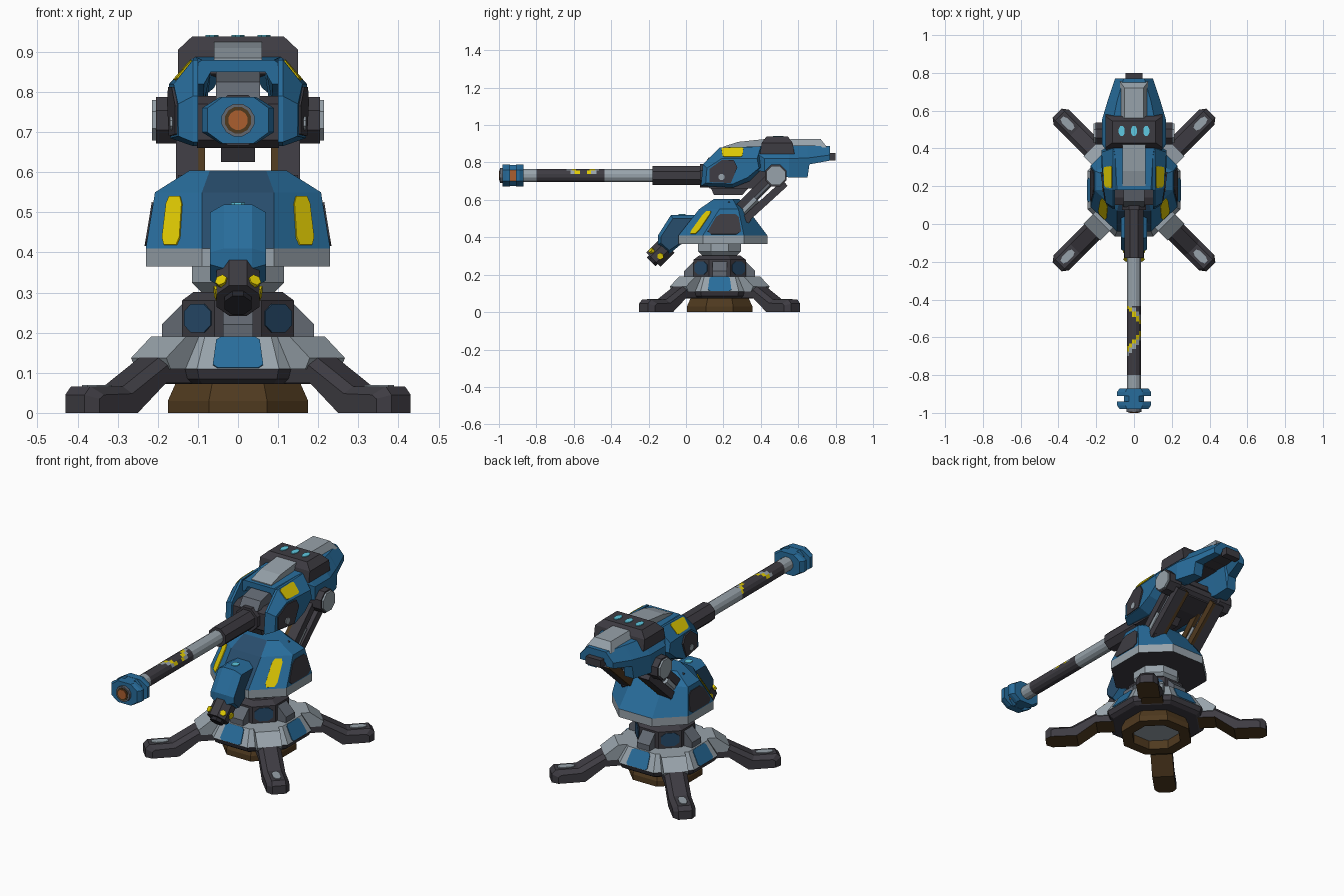
import bpy, bmesh, math
from mathutils import Vector as V, Matrix as M

if "Cube" in bpy.data.objects:
    bpy.data.objects.remove(bpy.data.objects["Cube"])

RGB = {"blue": (44, 108, 154), "navy": (44, 78, 108), "dark grey": (64, 62, 68), "light grey": (150, 161, 169),
       "mid grey": (98, 104, 113), "yellow": (222, 200, 10), "brown": (80, 60, 36), "cyan": (95, 200, 225),
       "orange": (170, 95, 50), "black": (42, 42, 47)}
NAMES = list(RGB)
MATS = []
for k, c in RGB.items():
    m = bpy.data.materials.new(k)
    m.diffuse_color = [(v / 255) ** 2.2 for v in c] + [1]
    m.use_nodes = True
    m.node_tree.nodes["Principled BSDF"].inputs["Base Color"].default_value = m.diffuse_color
    MATS.append(m)

ID = [M.Identity(4)]
MIR = ID + [M.Scale(-1, 4, (1, 0, 0))]
CY, GZ = 0.18, 0.73          # pedestal centre y, gun axis height


def turns(start):
    t = M.Translation((0, CY, 0))
    return [t @ M.Rotation(math.radians(start + 90 * i), 4, 'Z') for i in range(4)]


def loft(name, rings, mat, copies=ID, rule=None):
    """Skin matching rings, cap both ends, repeat by matrices, colour faces by rule."""
    bm = bmesh.new()
    for c in copies:
        vs = [[bm.verts.new(c @ V(p)) for p in r] for r in rings]
        n = len(vs[0])
        for a, b in zip(vs, vs[1:]):
            for i in range(n):
                bm.faces.new((a[i], a[(i + 1) % n], b[(i + 1) % n], b[i]))
        bm.faces.new(vs[0][::-1])
        bm.faces.new(vs[-1])
    bmesh.ops.recalc_face_normals(bm, faces=bm.faces)
    for f in bm.faces:
        f.normal_update()
        k = rule(f.calc_center_median(), f.normal) if rule else None
        f.material_index = NAMES.index(k or mat)
    me = bpy.data.meshes.new(name)
    bm.to_mesh(me)
    bm.free()
    for m in MATS:
        me.materials.append(m)
    bpy.context.collection.objects.link(bpy.data.objects.new(name, me))


def prism(name, yz, x0, x1, mat, copies=ID, rule=None):
    loft(name, [[(x, y, z) for y, z in yz] for x in (x0, x1)], mat, copies, rule)


def octo(name, steps, mat, rule=None, cy=CY):
    """Vertical octagon stack from (apothem, z) steps."""
    def ring(a, z):
        r = a / math.cos(math.pi / 8)
        return [(r * math.cos(math.pi * (i + .5) / 4), cy + r * math.sin(math.pi * (i + .5) / 4), z) for i in range(8)]
    loft(name, [ring(a, z) for a, z in steps], mat, ID, rule)


def tube(name, p, q, r, n, mat, copies=ID, cuts=1, rule=None):
    p, q = V(p), V(q)
    rot = (q - p).to_track_quat('Z', 'Y')
    loft(name, [[p.lerp(q, j / cuts) + rot @ V((r * math.cos(2 * math.pi * (i + .5) / n),
         r * math.sin(2 * math.pi * (i + .5) / n), 0)) for i in range(n)] for j in range(cuts + 1)], mat, copies, rule)


def decal(name, quad, u, v, mat, copies=MIR, out=(0, 0, 0), ch=.25):
    """Thin chamfered plate on part of a quad a, b, c, d."""
    a, b, c, d = map(V, quad)
    n = (b - a).cross(d - a).normalized()
    if n.dot(V(out)) < 0:
        n = -n
    uv = [(ch, 0), (1 - ch, 0), (1, ch), (1, 1 - ch), (1 - ch, 1), (ch, 1), (0, 1 - ch), (0, ch)]
    pts = []
    for s, t in uv:
        s, t = u[0] + s * (u[1] - u[0]), v[0] + t * (v[1] - v[0])
        pts.append(a.lerp(b, s).lerp(d.lerp(c, s), t))
    loft(name, [[p + n * h for p in pts] for h in (-.003, .004)], mat, copies)


under = lambda c, n: "brown" if n.z < -.4 else None

# pedestal, hollow underneath
octo("base_ring", [(.12, .05), (.12, 0), (.175, 0), (.175, .03), (.155, .075)], "brown",
     lambda c, n: "light grey" if n.z < -.9 and c.z > .04 else None)
octo("base_plinth", [(.215, .072), (.235, .085), (.245, .112)], "dark grey")
octo("base_skirt", [(.247, .11), (.2, .19)], "light grey")
decal("skirt_patch", [(-.1, -.247, .11), (.1, -.247, .11), (.083, -.2, .19), (-.083, -.2, .19)],
      (.18, .82), (.02, .98), "blue", turns(0), (0, -1, 0), .1)
octo("column", [(.14, .19), (.14, .28), (.11, .302)], "dark grey")
decal("column_patch", [(-.058, -.14, .19), (.058, -.14, .19), (.058, -.14, .28), (-.058, -.14, .28)],
      (.1, .9), (.12, .9), "navy", turns(45), (0, -1, 0))
octo("neck", [(.09, .3), (.115, .325), (.115, .37)], "light grey")
prism("column_fin", [(.1, .19), (.19, .19), (.19, .22), (.14, .27), (.1, .27)], -.038, .038, "mid grey", turns(0))

# legs
full = [(.18, .075), (.31, .075), (.41, 0), (.575, 0), (.575, .045), (.555, .066), (.44, .066), (.31, .14), (.18, .14)]
side = [(.18, .075), (.31, .075), (.41, 0), (.545, 0), (.545, .035), (.53, .045), (.43, .048), (.3, .122), (.18, .122)]
loft("leg", [[(x, y, z) for y, z in p] for x, p in ((-.057, side), (-.034, full), (.034, full), (.057, side))],
     "dark grey", turns(45), under)
prism("leg_collar", [(.12, .11), (.3, .11), (.315, .137), (.245, .19), (.12, .19)], -.062, .062, "light grey", turns(45))
decal("foot_pad", [(-.02, .455, .066), (.02, .455, .066), (.02, .54, .066), (-.02, .54, .066)],
      (0, 1), (0, 1), "light grey", turns(45), (0, 0, 1))


# turning body
def body(z, wf, yf, ws, yfs, yrs, wr, yr):
    h = [(wf, yf, z), (ws, yfs, z), (ws, yrs, z), (wr, yr, z)]
    return h + [(-x, y, w) for x, y, w in h[::-1]]


B = [body(.365, .09, -.04, .23, .09, .31, .1, .435), body(.41, .09, -.04, .23, .09, .31, .1, .435),
     body(.55, .09, .07, .207, .1786, .28, .09, .33), body(.605, .07, .15, .12, .18, .25, .06, .285)]


def body_rule(c, n):
    if n.z < -.5:
        return "dark grey"
    if c.z < .41:
        return "light grey"
    if abs(c.x) < .01 and n.y < -.3:
        return "navy"


loft("turning_body", B, "blue", ID, body_rule)
decal("body_stripe", [B[1][0], B[1][1], B[2][1], B[2][0]], (.4, .72), (.06, .92), "yellow", MIR, (1, -1, 1), .15)
decal("body_side_panel", [B[1][1], B[1][2], B[2][2], B[2][1]], (.06, .95), (.04, .82), "dark grey", MIR, (1, 0, 0), .15)

# sensor snout
sn = [(.12, .56), (.05, .52), (-.08, .52), (-.15, .41), (-.15, .36), (-.09, .31), (-.03, .36), (.1, .41)]
si = [(.12, .53), (.05, .5), (-.07, .5), (-.135, .4), (-.135, .37), (-.09, .33), (-.03, .37), (.1, .42)]
loft("snout", [[(x, y, z) for y, z in p] for x, p in ((-.07, si), (-.035, sn), (.035, sn), (.07, si))], "blue",
     ID, lambda c, n: "navy" if abs(n.x) > .8 else None)
decal("snout_light", [(-.035, -.08, .52), (.035, -.08, .52), (.035, .05, .52), (-.035, .05, .52)],
      (.25, .75), (.3, .6), "cyan", ID, (0, 0, 1))
tube("sensor_head", (0, -.1, .355), (0, -.175, .28), .058, 8, "dark grey")
tube("sensor_lens", (0, -.17, .285), (0, -.187, .268), .036, 8, "black")
tube("sensor_mark", (.033, -.172, .318), (.043, -.19, .332), .016, 6, "yellow", MIR)
tube("sensor_side_mark", (.045, -.135, .30), (.058, -.137, .298), .018, 6, "yellow", MIR)


# lifting fork
def bar(name, p, q, w, x0, x1, mat):
    p, q = V(p), V(q)
    d = (q - p).normalized() * w
    o = V((-d.y, d.x))
    prism(name, [p + o, q + o, q - o, p - o], x0, x1, mat, MIR)


for part, x0, x1, mat in (("plate", .1, .155, "dark grey"), ("liner", .082, .1, "brown")):
    bar("fork_front_" + part, (.25, .53), (.45, .725), .02, x0, x1, mat)
    bar("fork_rear_" + part, (.31, .49), (.53, .69), .02, x0, x1, mat)
bar("fork_foot", (.21, .57), (.33, .47), .03, .08, .15, "dark grey")
tube("fork_piston", (.12, .26, .50), (.12, .37, .61), .034, 8, "light grey", MIR)
tube("fork_piston_rod", (.12, .36, .60), (.12, .48, .72), .018, 8, "mid grey", MIR)
tube("pivot", (.13, .48, GZ), (.205, .48, GZ), .063, 8, "dark grey", MIR)
tube("pivot_cap", (.2, .48, GZ), (.215, .48, GZ), .055, 8, "light grey", MIR)
tube("pivot_axle", (-.14, .48, GZ), (.14, .48, GZ), .04, 8, "dark grey")


# gun housing, an upside-down channel
def hull(y, xt, zt, xs, zs, zb, xi, zi):
    h = [(xt, y, zt), (xs, y, zs), (xs, y, zb), (xi, y, zb), (xi * .8, y, zi)]
    return h + [(-a, b, c) for a, b, c in h[::-1]]


loft("gun_housing", [hull(.18, .09, .88, .112, .865, .82, .085, .85), hull(.36, .1, .885, .12, .86, .76, .088, .85),
     hull(.42, .11, .888, .17, .82, .75, .09, .85), hull(.55, .11, .89, .17, .82, .72, .09, .85),
     hull(.65, .09, .89, .14, .825, .72, .085, .845), hull(.66, .087, .89, .137, .825, .79, .085, .842),
     hull(.77, .055, .888, .1, .84, .81, .06, .835)], "blue",
     ID, lambda c, n: "dark grey" if n.z < -.6 and abs(c.x) < .02 else None)
ci = [(.08, .675), (.09, .79), (.18, .88), (.4, .885), (.42, .78), (.34, .7), (.25, .665)]
co = [(.105, .69), (.112, .77), (.19, .82), (.38, .82), (.39, .77), (.33, .72), (.25, .685)]
cx = lambda y: min(.172, .148 + .14 * (y - .1))
C = [[(.1, y, z) for y, z in ci], [(.112, y, z) for y, z in ci], [(cx(y), y, z) for y, z in co]]
loft("cheek", C, "blue", MIR)
decal("cheek_stripe", [C[1][2], C[1][3], C[2][3], C[2][2]], (.04, .58), (.06, .85), "yellow", MIR, (1, 0, 1), .1)
pan = [(.125, .695), (.125, .765), (.19, .812), (.255, .812), (.275, .775), (.24, .69)]
loft("cheek_panel", [[(cx(y) + h, y, z) for y, z in pan] for h in (-.004, .005)], "dark grey", MIR)
tube("cheek_bolt", (.15, .19, .722), (.169, .19, .722), .018, 8, "light grey", MIR)

# roof parts
prism("roof_plate", [(.2, .87), (.2, .885), (.28, .91), (.42, .925), (.42, .87)], -.06, .06, "light grey")
box = lambda x, y0, y1, z: [(-x, y0, z), (x, y0, z), (x, y1, z), (-x, y1, z)]
loft("roof_box", [box(.15, .395, .58, .845), box(.15, .405, .57, .905), box(.115, .43, .545, .938)], "dark grey")
for x in (-.065, 0, .065):
    decal("roof_lamp", box(.5, 0, 1, .938), (.5 + x - .016, .5 + x + .016), (.465, .52), "cyan", ID, (0, 0, 1), .3)
loft("rear_roof_plate", [box(.075, .56, .755, .88), box(.05, .56, .72, .925)], "light grey")
loft("rear_vent", [box(.045, .76, .8, .81), box(.045, .76, .8, .85)], "dark grey")

# breech
prism("breech", [(.1, .68), (.1, .77), (.14, .79), (.5, .79), (.5, .69), (.4, .66), (.13, .66)], -.102, .102, "dark grey")
prism("breech_top", [(.09, .78), (.12, .825), (.22, .85), (.22, .78)], -.055, .055, "mid grey")
prism("breech_foot", [(.13, .67), (.15, .625), (.3, .625), (.34, .67)], -.042, .042, "dark grey")


# barrel
def chevron(c, n):
    if n.z < .1:
        return None
    s = abs(c.y + .55) + (c.x - .03) * 1.3
    return "yellow" if .02 < s < .045 else "light grey" if .045 <= s < .07 else None


tube("barrel_sleeve", (0, .12, GZ), (0, -.18, GZ), .054, 8, "dark grey")
tube("barrel_collar", (0, .12, GZ), (0, .075, GZ), .068, 8, "dark grey")
tube("barrel_inner", (0, -.17, GZ), (0, -.435, GZ), .037, 12, "light grey")
tube("barrel_painted", (0, -.435, GZ), (0, -.8, GZ), .037, 12, "dark grey", ID, 50, chevron)
tube("barrel_outer", (0, -.8, GZ), (0, -.88, GZ), .037, 12, "light grey")

# muzzle brake with side slots
hx = [(.09, -.03), (.09, .03), (.045, .058), (-.045, .058), (-.09, .03), (-.09, -.03), (-.045, -.058), (.045, -.058)]
for y0, y1, s0, s1 in ((-.98, -.94, .85, 1), (-.91, -.87, 1, .85)):
    loft("muzzle_flange", [[(x * s, y, GZ + z) for x, z in hx] for y, s in ((y0, s0), ((y0 + y1) / 2, 1), (y1, s1))], "blue")
loft("muzzle_core", [[(x * .6, y, GZ + z * .98) for x, z in hx] for y in (-.95, -.9)], "blue", ID,
     lambda c, n: "orange" if abs(n.x) > .9 else None)
tube("muzzle_tip", (0, -.97, GZ), (0, -.994, GZ), .042, 12, "mid grey")
tube("muzzle_ring", (0, -.98, GZ), (0, -.997, GZ), .034, 12, "brown")
tube("muzzle_bore", (0, -.99, GZ), (0, -1, GZ), .025, 12, "orange")
